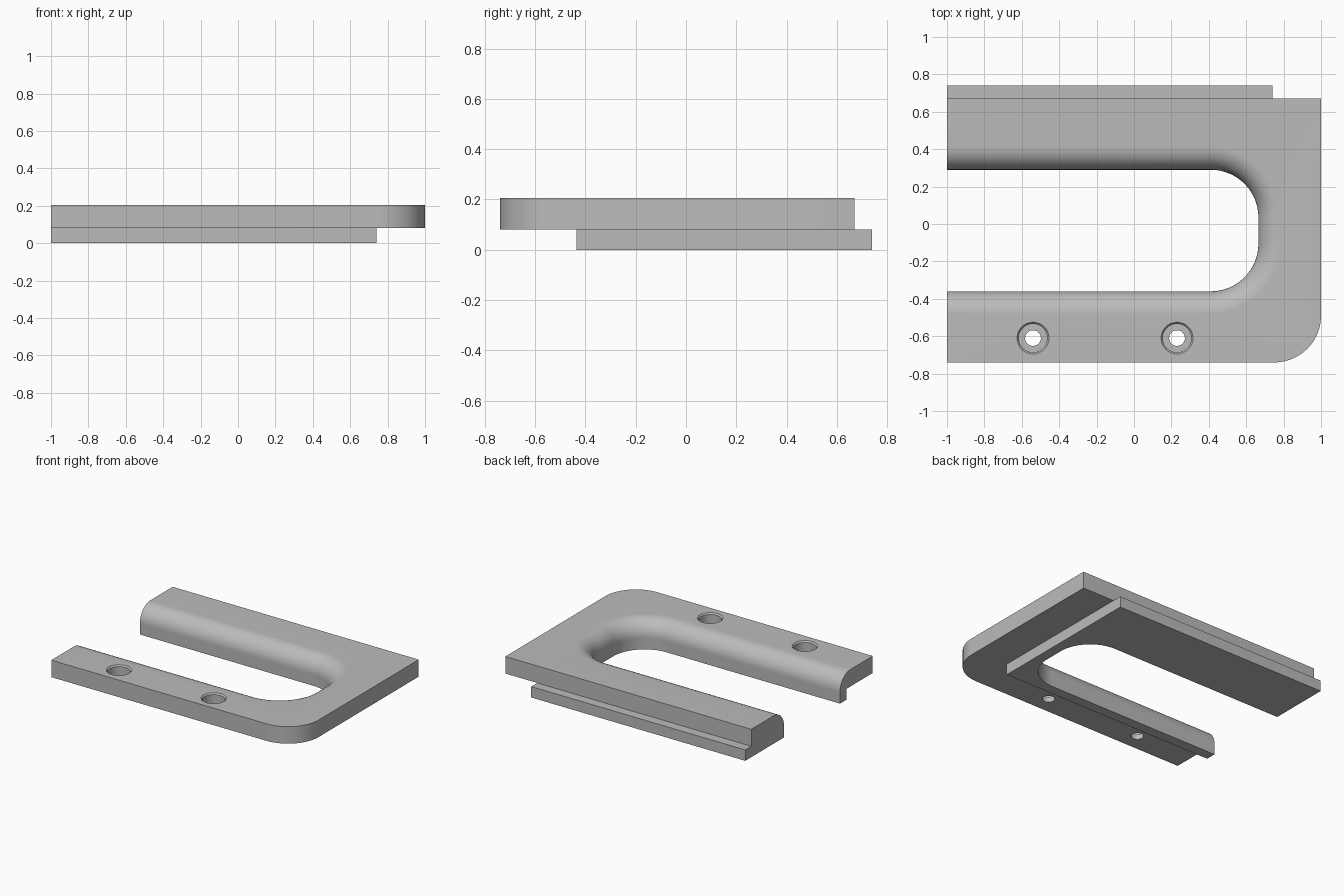
import bpy, bmesh, math

cube = bpy.data.objects.get("Cube")
if cube:
    bpy.data.objects.remove(cube, do_unlink=True)

grey = bpy.data.materials.new("plain grey")
grey.use_nodes = True
grey.diffuse_color = (0.5, 0.5, 0.5, 1)
grey.node_tree.nodes["Principled BSDF"].inputs["Base Color"].default_value = (0.5, 0.5, 0.5, 1)


def arc(cx, cy, r, start, end, n=24):
    """Points along an arc, angles in degrees."""
    angles = [math.radians(start + (end - start) * i / n) for i in range(n + 1)]
    return [(cx + r * math.cos(a), cy + r * math.sin(a)) for a in angles]


def loft(name, rings):
    """Closed solid through a stack of (outline, height) rings."""
    bm = bmesh.new()
    loops = [[bm.verts.new((x, y, z)) for x, y in pts] for pts, z in rings]
    for a, b in zip(loops, loops[1:]):
        for i in range(len(a)):
            j = (i + 1) % len(a)
            bm.faces.new((a[i], a[j], b[j], b[i]))
    bm.faces.new(loops[0][::-1])
    bm.faces.new(loops[-1])
    bmesh.ops.recalc_face_normals(bm, faces=bm.faces)
    mesh = bpy.data.meshes.new(name)
    bm.to_mesh(mesh)
    bm.free()
    mesh.materials.append(grey)
    obj = bpy.data.objects.new(name, mesh)
    bpy.context.collection.objects.link(obj)
    return obj


def cut(obj, cutters):
    bpy.context.view_layer.objects.active = obj
    for c in cutters:
        mod = obj.modifiers.new("cut", "BOOLEAN")
        mod.operation = "DIFFERENCE"
        mod.solver = "EXACT"
        mod.object = c
        bpy.ops.object.modifier_apply(modifier=mod.name)


STEP, TOP = 0.08, 0.205
FILLET = 0.12


def slot_outline(grow):
    """Open-ended slot with two rounded inner corners, widened by grow."""
    r = 0.255 + grow
    cx, low, high = 0.41, -0.105, 0.035
    return ([(-1.5, low - r)] + arc(cx, low, r, -90, 0)
            + arc(cx, high, r, 0, 90) + [(-1.5, high + r)])


# Upper plate with one rounded front corner
upper = loft("upper_plate", [
    ([(-1, -0.74)] + arc(0.75, -0.49, 0.25, -90, 0) + [(1, 0.67), (-1, 0.67)], z)
    for z in (STEP, TOP)])

# Lower plate, shifted back to form the rabbet
lower = loft("lower_plate", [
    ([(-1, -0.435), (0.74, -0.435), (0.74, 0.74), (-1, 0.74)], z)
    for z in (0, STEP)])

# Slot cutter whose upper rim flares into a rounded edge
profile = [(0, -0.1)]
for i in range(17):
    a = math.pi / 2 * i / 16
    profile.append((FILLET * (1 - math.cos(a)), TOP - FILLET + FILLET * math.sin(a)))
profile.append((FILLET, 0.3))
slot = loft("slot_cutter", [(slot_outline(g), z) for g, z in profile])

# Counterbored screw hole cutters with a chamfered mouth
holes = []
for x in (-0.54, 0.23):
    rings = [(0.042, 0), (0.042, 0.12), (0.076, 0.12), (0.076, 0.195), (0.085, TOP), (0.085, 0.3)]
    holes.append(loft("hole_cutter", [(arc(x, -0.61, r, 0, 360, 48)[:-1], z) for r, z in rings]))

cut(upper, [slot] + holes)
cut(lower, [slot])

for c in [slot] + holes:
    bpy.data.objects.remove(c, do_unlink=True)

# Smooth the curved walls, keep edges crisp
for obj in (upper, lower):
    bpy.ops.object.select_all(action="DESELECT")
    obj.select_set(True)
    bpy.context.view_layer.objects.active = obj
    bpy.ops.object.shade_smooth_by_angle(angle=math.radians(30))
